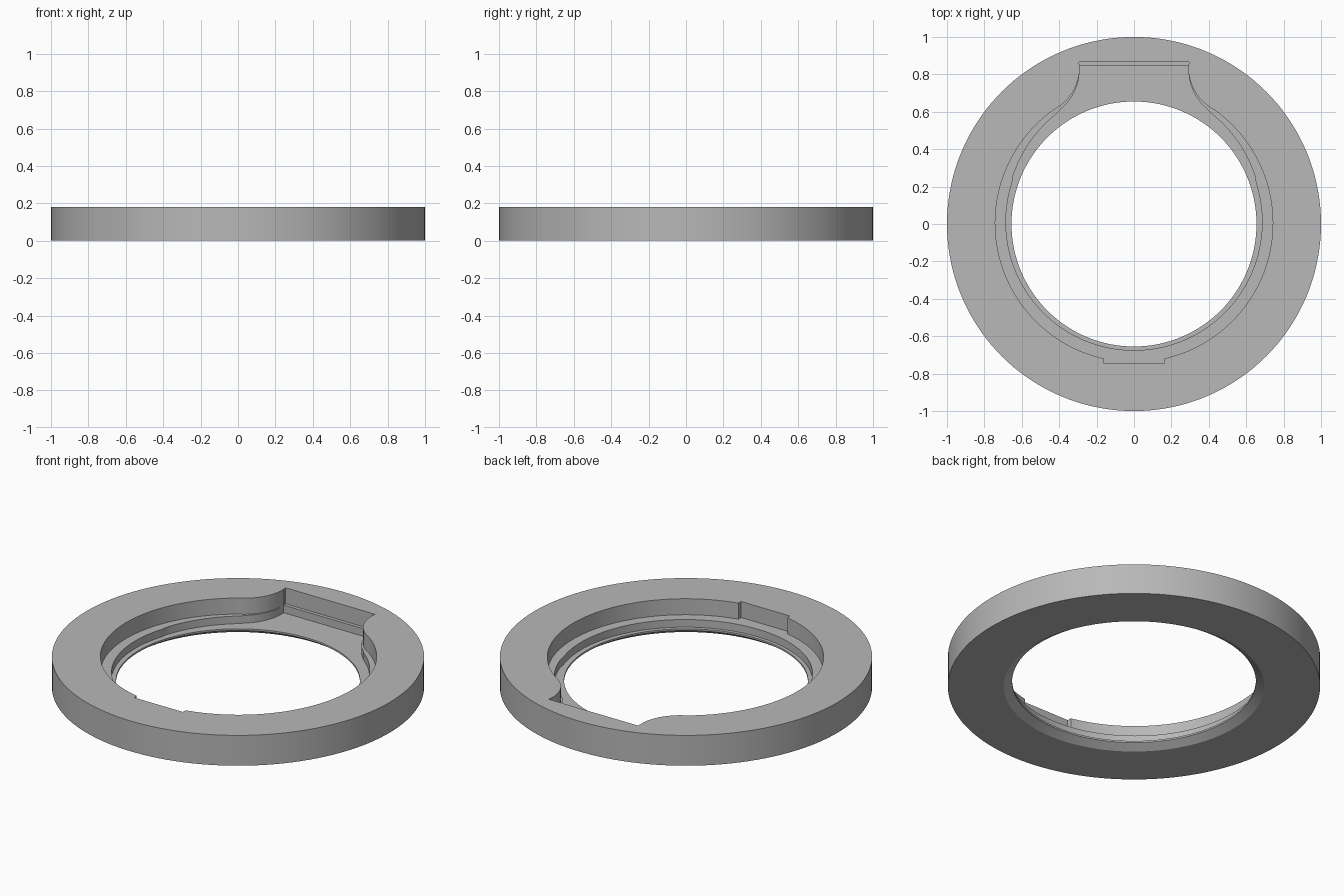
import bpy, bmesh
from math import cos, sin, pi, radians

if "Cube" in bpy.data.objects:
    bpy.data.objects.remove(bpy.data.objects["Cube"], do_unlink=True)

HEIGHT, LEDGE_Z, FLOOR_Z, LIP_Z = 0.18, 0.085, 0.04, 0.03
HOLE_R, SEGMENTS = 0.655, 144

grey = bpy.data.materials.new("plain grey")
grey.use_nodes = True
grey.diffuse_color = (0.48, 0.48, 0.48, 1)
grey.node_tree.nodes["Principled BSDF"].inputs["Base Color"].default_value = grey.diffuse_color


def make_object(name, bm):
    bmesh.ops.recalc_face_normals(bm, faces=bm.faces)
    mesh = bpy.data.meshes.new(name)
    bm.to_mesh(mesh)
    bm.free()
    obj = bpy.data.objects.new(name, mesh)
    obj.data.materials.append(grey)
    bpy.context.collection.objects.link(obj)
    return obj


def lathe(name, profile):
    """Closed ring swept from an (r, z) profile."""
    bm = bmesh.new()
    rings = []
    for i in range(SEGMENTS):
        a = 2 * pi * i / SEGMENTS
        rings.append([bm.verts.new((r * cos(a), r * sin(a), z)) for r, z in profile])
    n = len(profile)
    for i in range(SEGMENTS):
        a, b = rings[i], rings[(i + 1) % SEGMENTS]
        for j in range(n):
            k = (j + 1) % n
            bm.faces.new((a[j], b[j], b[k], a[k]))
    return make_object(name, bm)


def prism(name, half, z0, z1):
    """Solid from the right half of an outline, mirrored in x."""
    outline = half + [(-x, y) for x, y in reversed(half) if x > 1e-4]
    bm = bmesh.new()
    face = bm.faces.new([bm.verts.new((x, y, z0)) for x, y in outline])
    moved = bmesh.ops.extrude_face_region(bm, geom=[face])["geom"]
    verts = [v for v in moved if isinstance(v, bmesh.types.BMVert)]
    bmesh.ops.translate(bm, verts=verts, vec=(0, 0, z1 - z0))
    return make_object(name, bm)


def arc(cx, cy, r0, r1, start, end, steps):
    """Arc whose radius runs from r0 to r1."""
    points = []
    for i in range(steps + 1):
        t = i / steps
        a = radians(start + (end - start) * t)
        r = r0 + (r1 - r0) * t
        points.append((cx + r * cos(a), cy + r * sin(a)))
    return points


# Ring with a chamfered lower edge on the hole
ring = lathe("ring_body", [(1, 0), (1, HEIGHT), (HOLE_R, HEIGHT), (HOLE_R, LIP_Z), (0.70, 0)])

# Upper pocket: small front notch, round sides, flared back notch
upper = [(0.16, -0.745)]
upper += arc(0, 0.005, 0.742, 0.742, -77.5, 54.6, 56)
upper += arc(0.55, 0.84, 0.26, 0.26, 241, 180, 14)
upper += [(0.295, 0.865)]

# Lower pocket: narrower, drifting outwards towards the back notch
lower = arc(0, 0.01, 0.685, 0.685, -90, 18, 46)
lower += arc(0, 0, 0.695, 0.722, 21, 56, 14)
lower += arc(0.55, 0.84, 0.275, 0.258, 234, 180, 14)
lower += [(0.292, 0.845)]

cutters = [prism("upper_pocket_cutter", upper, LEDGE_Z, HEIGHT + 0.1),
           prism("lower_pocket_cutter", lower, FLOOR_Z, HEIGHT + 0.05)]

bpy.context.view_layer.objects.active = ring
for cutter in cutters:
    cutter.hide_render = True
    mod = ring.modifiers.new("pocket", 'BOOLEAN')
    mod.operation = 'DIFFERENCE'
    mod.solver = 'EXACT'
    mod.object = cutter
    bpy.ops.object.modifier_apply(modifier=mod.name)
    bpy.data.objects.remove(cutter, do_unlink=True)

# Smooth round walls, crisp edges
bpy.ops.object.select_all(action='DESELECT')
ring.select_set(True)
bpy.ops.object.shade_smooth_by_angle(angle=radians(20))
